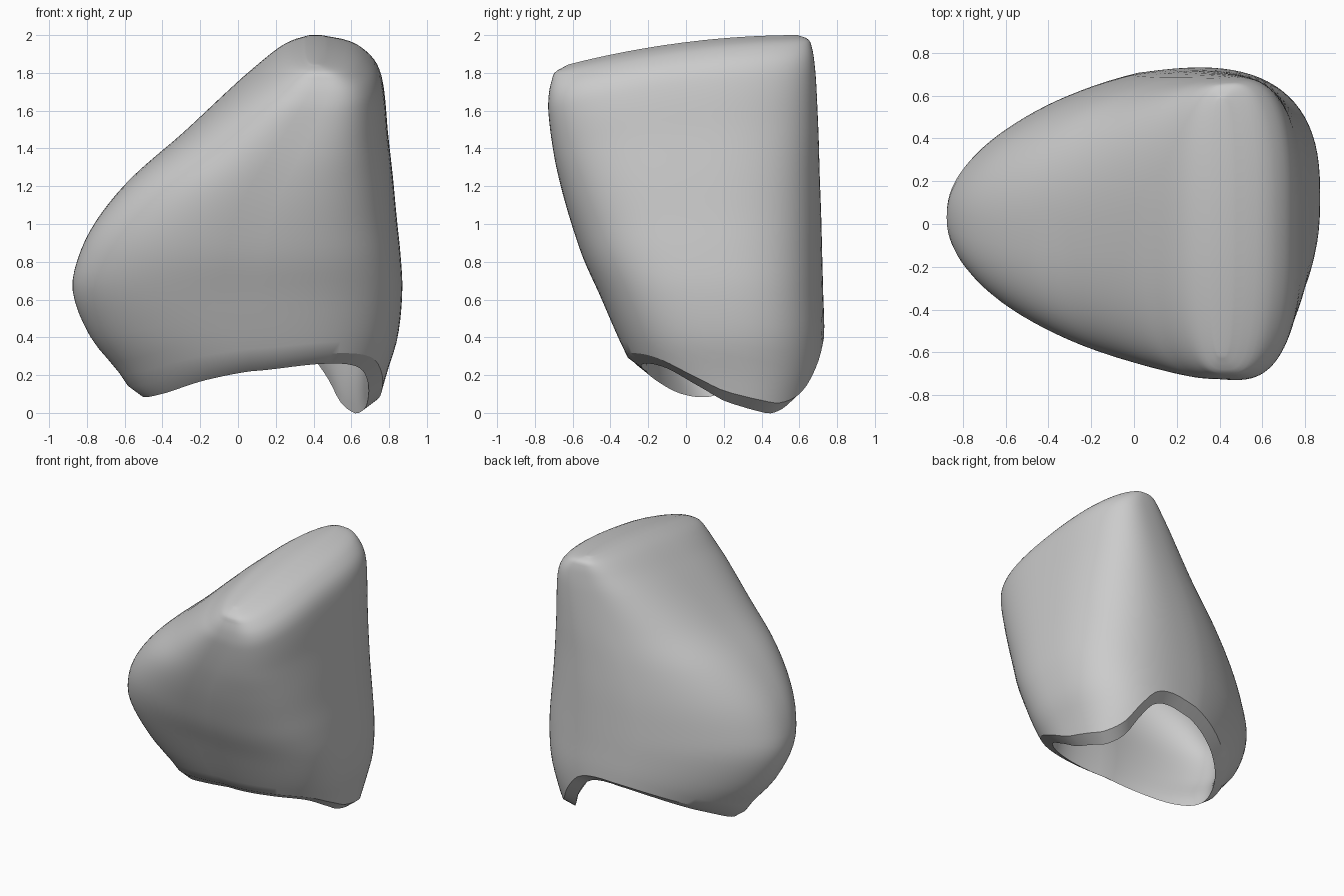
import bpy, bmesh
from math import cos, sin, radians, copysign, pi

cube = bpy.data.objects.get("Cube")
if cube:
    bpy.data.objects.remove(cube)

# Cross-section extents by height: h, x min, x max, y min, y max
SECTIONS = [
    (0.0, -.50, .73, -.14, .65), (.2, -.62, .785, -.26, .71),
    (.4, -.78, .845, -.36, .73), (.65, -.875, .87, -.46, .723),
    (.85, -.84, .86, -.54, .717), (1.05, -.74, .84, -.60, .712),
    (1.27, -.56, .82, -.655, .705), (1.5, -.30, .795, -.70, .70),
    (1.76, -.02, .77, -.73, .69), (1.87, .11, .735, -.728, .68),
    (1.945, .21, .66, -.71, .665), (1.98, .28, .58, -.69, .645),
    (2.0, .36, .46, -.62, .59),
]
# Height of the scalloped lower edge by angle around the shell
RIM = [(0, .05), (15, .01), (28, 0), (45, .06), (58, .2), (70, .33), (85, .35),
       (135, .2), (180, .09), (215, .1), (250, .18), (270, .22), (300, .26),
       (325, .24), (345, .14)]
RIM = [(a - 360, z) for a, z in RIM[-2:]] + RIM + [(a + 360, z) for a, z in RIM[:2]]
TOP = SECTIONS[-1][0]
SEGMENTS, ROWS = 96, 48
BEVEL = .055


def sample(table, t):
    """Smooth curve through the rows of a table keyed on the first column."""
    t = min(max(t, table[0][0]), table[-1][0])
    i = max(j for j in range(len(table) - 1) if table[j][0] <= t)
    p1, p2 = table[i], table[i + 1]
    p0, p3 = table[max(i - 1, 0)], table[min(i + 2, len(table) - 1)]
    d = p2[0] - p1[0]
    u = (t - p1[0]) / d
    out = []
    for a, b, c, e in list(zip(p0, p1, p2, p3))[1:]:
        m1 = (c - a) / (p2[0] - p0[0]) * d
        m2 = (e - b) / (p3[0] - p1[0]) * d
        out.append(b + m1 * u + (3 * (c - b) - 2 * m1 - m2) * u ** 2
                   + (2 * (b - c) + m1 + m2) * u ** 3)
    return out


def surface(h, angle, shrink, drop):
    """Point on a rounded, tapered section; upper sections bow down to the front."""
    x0, x1, y0, y1 = sample(SECTIONS, h)
    rise = h / TOP
    low = 1 - rise ** 3
    c, s = cos(angle), sin(angle)
    power = 2 / (2.4 + .7 * rise - (.5 * low if c < 0 else 0))
    u = copysign(abs(c) ** power, c)
    taper = (.36 if s > 0 else .32) * low
    v = copysign(abs(s) ** power, s) * (1 - taper * (1 - u) / 2) / (1 - .4 * taper)
    x = (x0 + x1) / 2 + u * ((x1 - x0) / 2 - shrink)
    y = (y0 + y1) / 2 + v * ((y1 - y0) / 2 - shrink)
    y -= .09 * max(0, -u) * low
    bow = .104 * max(0, min(1, (h - .45) / 1.4))
    return x, y, h - bow * (.6 - y) ** 2 - drop


def bridge(bm, a, b):
    for i in range(SEGMENTS):
        j = (i + 1) % SEGMENTS
        bm.faces.new((a[i], a[j], b[j], b[i]))


def cap(bm, ring):
    """Close a ring with strips running straight across it."""
    quarter, half = SEGMENTS // 4, SEGMENTS // 2
    for i in range(-quarter, quarter):
        strip = [ring[i], ring[i + 1], ring[half - i - 1], ring[(half - i) % SEGMENTS]]
        bm.faces.new(list(dict.fromkeys(strip)))


def loft(bm, top, wall, drop):
    """Rings from the scalloped edge up to a closed top; returns the edge ring."""
    rings = []
    for r in range(ROWS):
        s = 1 - (1 - r / (ROWS - 1)) ** 1.7
        ring = []
        for i in range(SEGMENTS):
            a = 2 * pi * i / SEGMENTS
            low = sample(RIM, a * 180 / pi)[0] + BEVEL
            # The wall thickens quickly to a shoulder, then slowly to the top
            shrink = wall * (1 + 1.3 * (1 - (1 - s) ** 6) + 1.2 * s + s ** 8)
            ring.append(bm.verts.new(surface(low + (top - low) * s, a, shrink, drop)))
        rings.append(ring)
    for a, b in zip(rings, rings[1:]):
        bridge(bm, a, b)
    cap(bm, rings[-1])
    return rings[0]


# Outer shell, hollow interior and the bevelled edge between them
bm = bmesh.new()
outer = loft(bm, TOP, 0, 0)
inner = loft(bm, 1.5, .075, BEVEL)
bridge(bm, outer, inner)
bmesh.ops.recalc_face_normals(bm, faces=bm.faces)
mesh = bpy.data.meshes.new("crown_shell")
bm.to_mesh(mesh)
bm.free()
shell = bpy.data.objects.new("crown_shell", mesh)
bpy.context.collection.objects.link(shell)

# Plain grey material
grey = bpy.data.materials.new("plain_grey")
grey.use_nodes = True
colour = (.6, .6, .6, 1)
grey.diffuse_color = colour
grey.node_tree.nodes["Principled BSDF"].inputs["Base Color"].default_value = colour
mesh.materials.append(grey)

# Smooth surface with a crisp lower edge
bpy.context.view_layer.objects.active = shell
shell.select_set(True)
bpy.ops.object.shade_smooth_by_angle(angle=radians(30))
